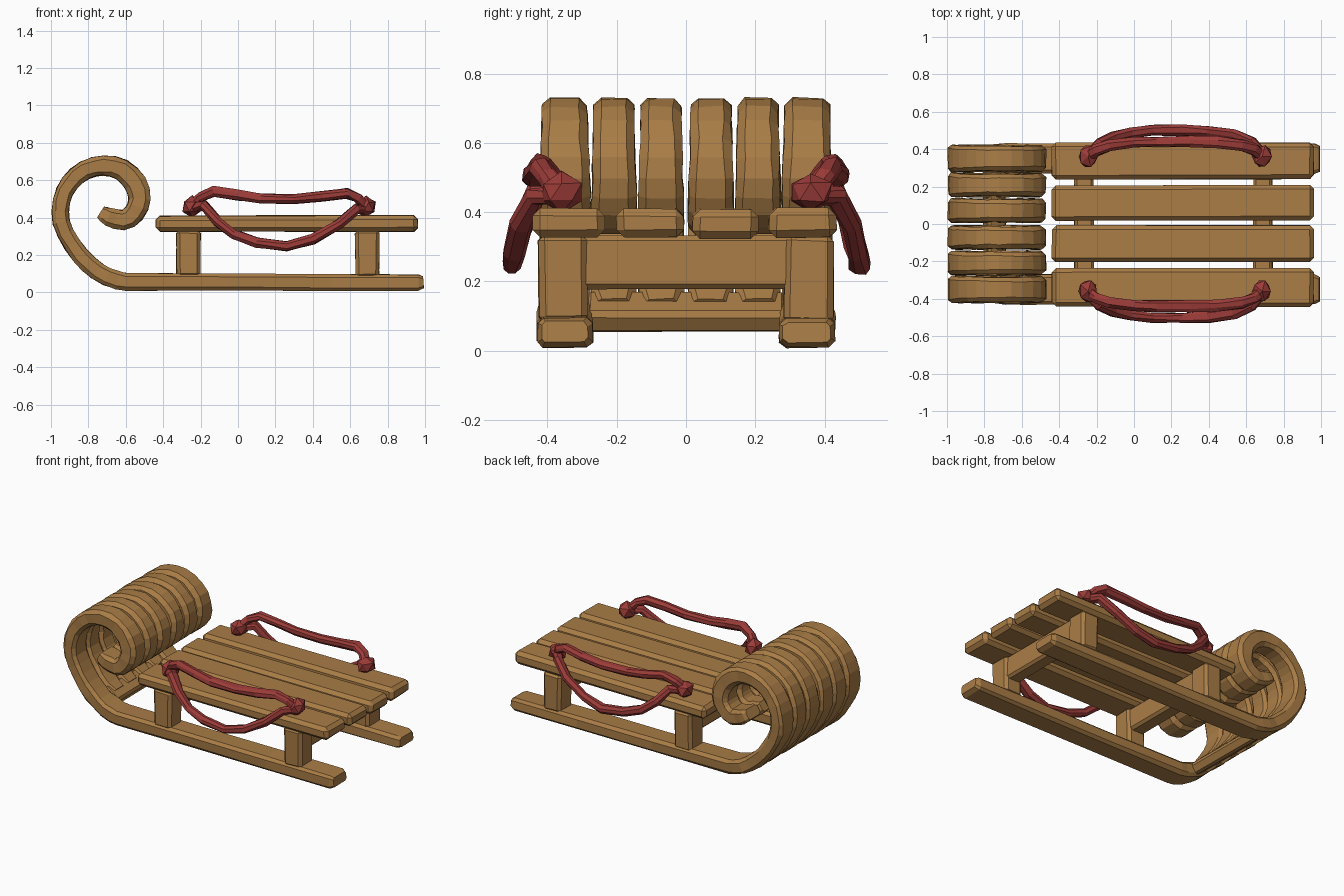
import bpy, bmesh, math, random
from mathutils import Matrix, Vector

if "Cube" in bpy.data.objects:
    bpy.data.objects.remove(bpy.data.objects["Cube"])

random.seed(4)


def material(name, colour):
    m = bpy.data.materials.new(name)
    m.diffuse_color = (*colour, 1)
    m.use_nodes = True
    m.node_tree.nodes["Principled BSDF"].inputs["Base Color"].default_value = m.diffuse_color
    return m


WOOD = material("warm wood", (0.40, 0.205, 0.062))
ROPE = material("red rope", (0.33, 0.045, 0.04))


def finish(bm, name, mat):
    bmesh.ops.recalc_face_normals(bm, faces=bm.faces[:])
    me = bpy.data.meshes.new(name)
    bm.to_mesh(me)
    bm.free()
    me.materials.append(mat)
    ob = bpy.data.objects.new(name, me)
    bpy.context.collection.objects.link(ob)
    return ob


def plank(name, x, y, z, bevel=0.02, jitter=0.004, tilt=0.0):
    """Hand-hewn box between the given (min, max) ranges, tilted about y."""
    bm = bmesh.new()
    bmesh.ops.create_cube(bm, size=1)
    mid = Vector([sum(r) / 2 for r in (x, y, z)])
    for v in bm.verts:
        v.co = [r[0] if c < 0 else r[1] for r, c in zip((x, y, z), v.co)]
        v.co += Vector([random.uniform(-jitter, jitter) for _ in range(3)])
    bmesh.ops.bevel(bm, geom=bm.edges[:], offset=bevel, segments=1, affect='EDGES')
    bmesh.ops.rotate(bm, verts=bm.verts[:], cent=mid, matrix=Matrix.Rotation(tilt, 3, 'Y'))
    return finish(bm, name, WOOD)


def sweep(name, path, sizes, mat, chamfer, jitter=0.0):
    """Chamfered bar of (width, thickness) sizes along a path of 3D points."""
    bm = bmesh.new()
    pts = [Vector(p) for p in path]
    rings = []
    for i, p in enumerate(pts):
        t = (pts[min(i + 1, len(pts) - 1)] - pts[max(i - 1, 0)]).normalized()
        side = Vector((0, 1, 0))
        side = (side - t * side.dot(t)).normalized()
        up = t.cross(side)
        w, h = sizes[i][0] / 2, sizes[i][1] / 2
        c = chamfer * min(w, h)
        section = [(w, h - c), (w - c, h), (c - w, h), (-w, h - c),
                   (-w, c - h), (c - w, -h), (w - c, -h), (w, c - h)]
        rings.append([bm.verts.new(p + side * (a + random.uniform(-jitter, jitter))
                                   + up * (b + random.uniform(-jitter, jitter)))
                      for a, b in section])
    for a, b in zip(rings, rings[1:]):
        for k in range(8):
            bm.faces.new((a[k], a[(k + 1) % 8], b[(k + 1) % 8], b[k]))
    bm.faces.new(rings[0])
    bm.faces.new(rings[-1])
    return finish(bm, name, mat)


def smooth(points):
    """Add one rounded midpoint between each pair of points."""
    p = [Vector(q) for q in points]
    out = [p[0]]
    for i in range(len(p) - 1):
        a, d = p[max(i - 1, 0)], p[min(i + 2, len(p) - 1)]
        out += [(p[i] + p[i + 1]) * 0.5625 - (a + d) * 0.0625, p[i + 1]]
    return out


# Centre line of the curled front, from the ground up and inward: x, z, thickness
CURL = [(-0.60, 0.057, .095), (-0.70, 0.083, .095), (-0.80, 0.152, .095),
        (-0.888, 0.258, .09), (-0.945, 0.375, .09), (-0.943, 0.49, .09),
        (-0.90, 0.585, .095), (-0.82, 0.653, .10), (-0.72, 0.678, .105),
        (-0.62, 0.655, .115), (-0.55, 0.585, .12), (-0.527, 0.50, .115),
        (-0.555, 0.425, .11), (-0.615, 0.387, .105), (-0.69, 0.405, .095),
        (-0.735, 0.43, .065)]
# Straight part of the outer runners
RAIL = [Vector(p) for p in ((0.992, 0.054, .06), (0.965, 0.052, .085),
                            (0.50, 0.053, .09), (-0.05, 0.055, .09))]


def runner(name, y, points, width, top_width, foot_width):
    sizes = []
    for x, z, h in points:
        k = min(max((z - 0.45) / 0.2, 0), 1)
        w = foot_width if z < 0.1 else width + (top_width - width) * k
        sizes.append((w, h))
    sizes[0] = (sizes[0][0] * 0.85, sizes[0][1])
    sizes[-1] = (width * 0.85, sizes[-1][1])
    sweep(name, [(x, y, z) for x, z, _ in points], sizes, WOOD, 0.4, 0.003)


for s, label in ((-1, "front"), (1, "back")):
    # Runners and the shorter curled slats between them
    runner(f"{label}_runner", s * 0.35, RAIL + smooth(CURL), 0.146, 0.13, 0.16)
    for n, y in enumerate((0.072, 0.208)):
        runner(f"{label}_curl_slat_{n}", s * y, smooth(CURL)[3:], 0.13, 0.116, 0.125)

    # Seat boards
    boards = ((0.02, 0.208), (0.24, 0.435)) if s > 0 else ((0.008, 0.203), (0.235, 0.443))
    for n, (a, b) in enumerate(boards):
        plank(f"{label}_seat_board_{n}", (-0.44, 0.96),
              sorted((s * a, s * b)), (0.325, 0.41), 0.022)

    # Posts between runner and seat
    for n, x in enumerate((-0.267, 0.69)):
        plank(f"{label}_post_{n}", (x - 0.063, x + 0.066),
              sorted((s * 0.285, s * 0.425)), (0.08, 0.335), 0.018)

    # Rope handle: an upper strand, a hanging strand and two knots
    upper = [(-0.25, .36, .46), (-0.20, .395, .51), (-0.13, .42, .54), (0.0, .435, .52),
             (0.12, .44, .503), (0.30, .44, .50), (0.45, .435, .515), (0.58, .42, .53),
             (0.64, .40, .505), (0.69, .36, .45)]
    lower = [(-0.25, .36, .45), (-0.18, .43, .465), (-0.11, .465, .38), (-0.02, .487, .31),
             (0.10, .50, .267), (0.26, .502, .247), (0.40, .495, .285), (0.54, .475, .365),
             (0.63, .435, .445), (0.69, .36, .45)]
    for strand, pts in (("upper", upper), ("hanging", lower)):
        sweep(f"{label}_{strand}_rope", [(x, s * y, z) for x, y, z in pts],
              [(random.uniform(.052, .064), random.uniform(.046, .056)) for _ in pts],
              ROPE, 0.6, 0.004)
    for n, x in enumerate((-0.245, 0.685)):
        bm = bmesh.new()
        bmesh.ops.create_icosphere(bm, subdivisions=1, radius=1)
        for v in bm.verts:
            k = random.uniform(0.92, 1.12)
            v.co = (x + v.co.x * .054 * k, s * (0.36 + v.co.y * .065 * k),
                    0.458 + v.co.z * .056 * k)
        finish(bm, f"{label}_knot_{n}", ROPE)

# Cross beams under the seat and the low tie bar inside the front bend
for n, x in enumerate((-0.267, 0.69)):
    plank(f"cross_beam_{n}", (x - 0.052, x + 0.052), (-0.31, 0.31), (0.18, 0.33), 0.015)
plank("front_tie_bar", (-0.805, -0.685), (-0.29, 0.29), (0.075, 0.147), 0.015,
      tilt=math.radians(34))
